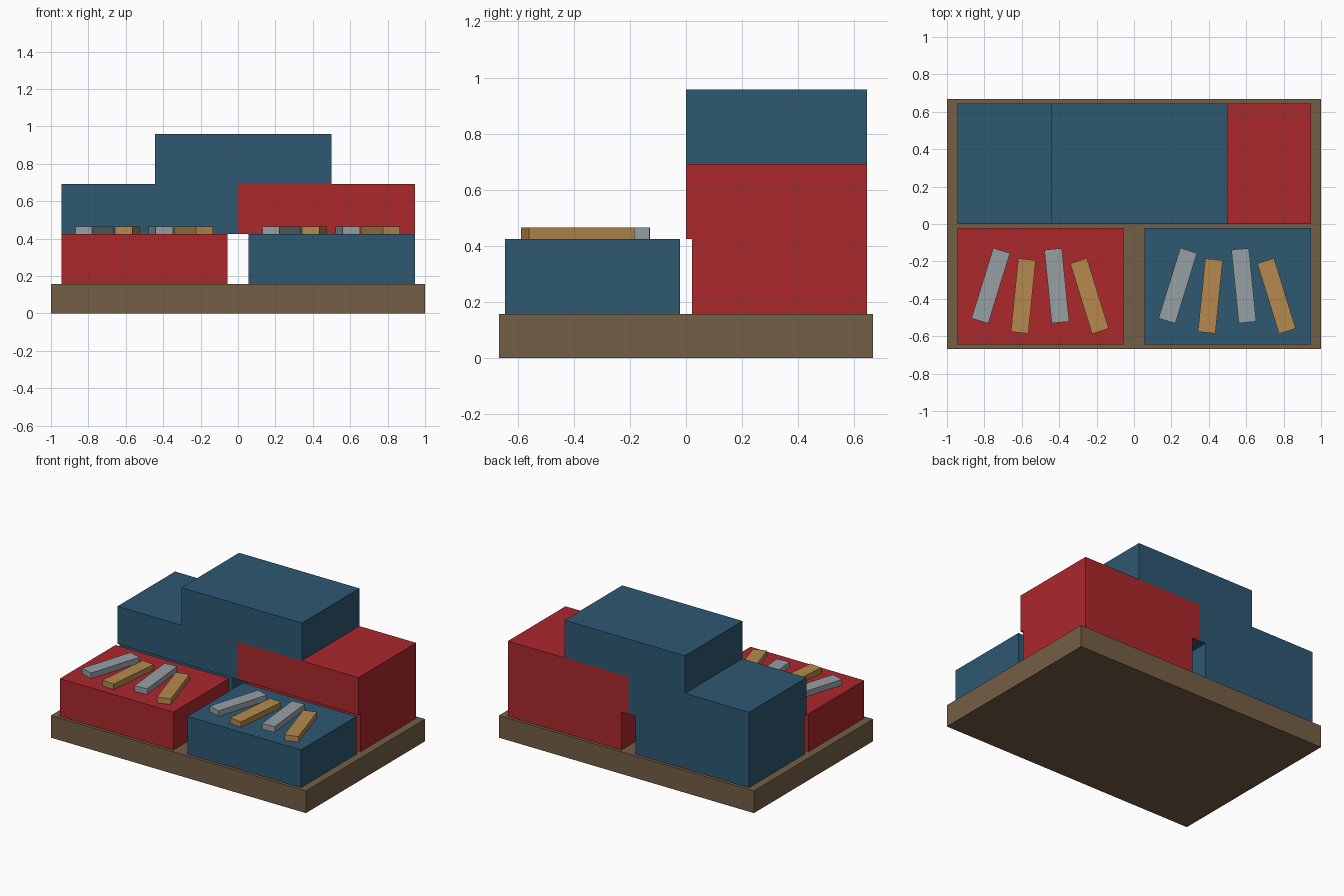
import bpy
from mathutils import Matrix, Vector

if "Cube" in bpy.data.objects:
    bpy.data.objects.remove(bpy.data.objects["Cube"])


def material(name, rgb):
    # sRGB 0-255 to linear diffuse colour
    lin = [((c / 255 + 0.055) / 1.055) ** 2.4 for c in rgb]
    m = bpy.data.materials.new(name)
    m.diffuse_color = (*lin, 1)
    m.use_nodes = True
    m.node_tree.nodes["Principled BSDF"].inputs["Base Color"].default_value = m.diffuse_color
    return m


WOOD = material("wood", (116, 94, 70))
RED = material("red", (172, 40, 44))
BLUE = material("blue", (46, 88, 114))
SILVER = material("silver", (150, 160, 165))
TAN = material("tan", (182, 138, 78))


def box(name, x, y, z, mat, angle=0):
    """Box from (min, max) ranges, turned about its own vertical axis."""
    bpy.ops.mesh.primitive_cube_add(size=1)
    ob = bpy.context.object
    ob.name = name
    size = Vector((x[1] - x[0], y[1] - y[0], z[1] - z[0]))
    ob.data.transform(Matrix.Diagonal((*size, 1)))
    ob.location = (sum(x) / 2, sum(y) / 2, sum(z) / 2)
    ob.rotation_euler.z = angle
    ob.data.materials.append(mat)
    return ob


# Base pallet
Z0, Z1, Z2, Z3 = 0.157, 0.425, 0.691, 0.958
box("pallet", (-1, 1), (-0.667, 0.667), (0, Z0), WOOD)

# Bottom layer: four crates, colours crossed
LEFT, RIGHT = (-0.945, -0.055), (0.055, 0.945)
FRONT, BACK = (-0.645, -0.022), (0.022, 0.645)
box("front_left_crate", LEFT, FRONT, (Z0, Z1), RED)
box("front_right_crate", RIGHT, FRONT, (Z0, Z1), BLUE)
box("back_left_crate", LEFT, BACK, (Z0, Z1), BLUE)
box("back_right_crate", RIGHT, BACK, (Z0, Z1), RED)

# Stacked crates at the back
box("middle_left_crate", (-0.945, 0), (0, 0.645), (Z1, Z2), BLUE)
box("middle_right_crate", (0, 0.945), (0, 0.645), (Z1, Z2), RED)
box("top_crate", (-0.443, 0.5), (0, 0.645), (Z2, Z3), BLUE)

# Fanned bars lying on each front crate
BARS = [(-0.766, -0.33, -0.3), (-0.592, -0.385, -0.1),
        (-0.413, -0.33, 0.1), (-0.238, -0.385, 0.3)]
for side, shift in (("left", 0), ("right", 1)):
    for i, (x, y, a) in enumerate(BARS):
        x += shift
        box(f"{side}_bar_{i + 1}", (x - 0.047, x + 0.047), (y - 0.197, y + 0.197),
            (Z1, 0.465), TAN if i % 2 else SILVER, a)
